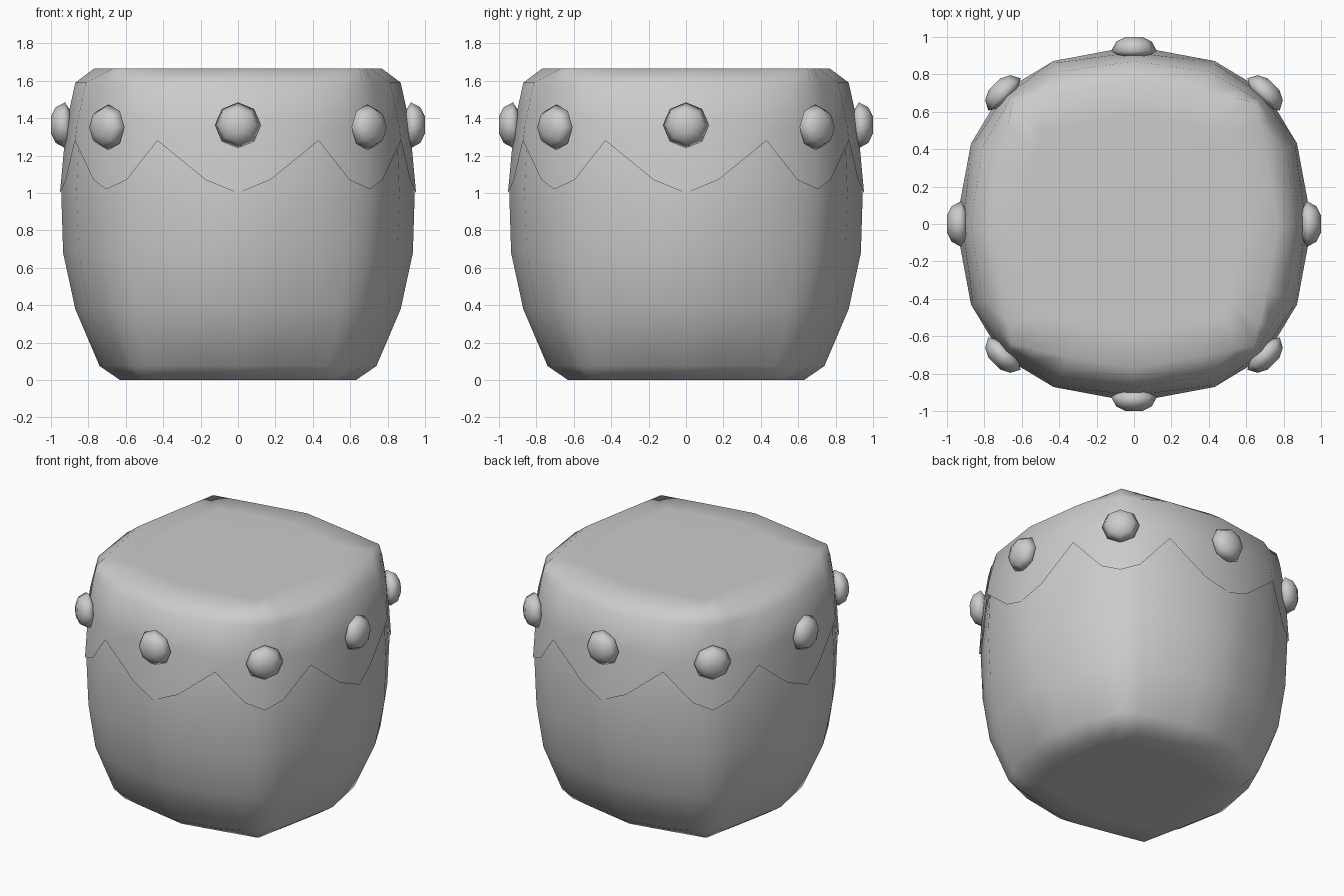
import bpy, math
from mathutils import Vector, Matrix

if "Cube" in bpy.data.objects:
    bpy.data.objects.remove(bpy.data.objects["Cube"])


def polar(r, deg):
    a = math.radians(deg)
    return Vector((r * math.cos(a), r * math.sin(a)))


def ring(ax, mid, dia, z):
    """32-point rounded-square ring; z = (axis, low slope, peak, high slope, diagonal)."""
    p, q, d = polar(ax, 0), polar(mid, 26.3), polar(dia, 45)
    pts = [p, p.lerp(q, 0.4), q, q.lerp(d, 0.6), d]
    zs = z if isinstance(z, tuple) else (z,) * 5
    octant = [(v.x, v.y, h) for v, h in zip(pts, zs)]
    quarter = octant + [(y, x, h) for x, y, h in octant[3:0:-1]]
    out = []
    for k in range(4):
        m = Matrix.Rotation(k * math.pi / 2, 3, 'Z')
        out += [m @ Vector(v) for v in quarter]
    return out


def loft(name, rings, cap_start=False, cap_end=False):
    n = len(rings[0])
    verts = [v for r in rings for v in r]
    faces = [(i * n + j, i * n + (j + 1) % n, (i + 1) * n + (j + 1) % n, (i + 1) * n + j)
             for i in range(len(rings) - 1) for j in range(n)]
    if cap_start:
        faces.append(tuple(reversed(range(n))))
    if cap_end:
        faces.append(tuple(range(len(verts) - n, len(verts))))
    me = bpy.data.meshes.new(name)
    me.from_pydata(verts, [], faces)
    for p in me.polygons:
        p.use_smooth = True
    ob = bpy.data.objects.new(name, me)
    bpy.context.collection.objects.link(ob)
    return ob


# Rounded wooden shell
loft("drum_shell", [
    ring(0.45, 0.47, 0.53, 0.0),
    ring(0.63, 0.64, 0.74, 0.0),
    ring(0.74, 0.755, 0.81, 0.075),
    ring(0.87, 0.89, 0.93, 0.38),
    ring(0.935, 0.95, 0.975, 0.68),
    ring(0.945, 0.963, 0.988, 1.0),
    ring(0.91, 0.95, 0.965, 1.29),
    ring(0.86, 0.90, 0.92, 1.5)], cap_start=True)

# Stretched skin with zigzag hem
loft("drum_skin", [
    ring(0.952, 0.972, 0.998, (1.0, 1.07, 1.28, 1.07, 1.02)),
    ring(0.918, 0.96, 0.975, 1.37),
    ring(0.87, 0.908, 0.94, 1.59),
    ring(0.77, 0.79, 0.92, 1.665),
    ring(0.58, 0.60, 0.70, 1.667)], cap_end=True)

# Eight faceted pegs around the skin
profile = [(0.895, 0.075), (0.925, 0.122), (0.975, 0.095), (1.0, 0.045)]
for k in range(8):
    diag = k % 2
    shift, z = (0.055, 1.352) if diag else (0.0, 1.363)
    rings = [[Vector((x + shift, r * math.cos(j * math.pi / 4), r * math.sin(j * math.pi / 4)))
              for j in range(8)] for x, r in profile]
    peg = loft("peg_%d" % (k + 1), rings, True, True)
    peg.location.z = z
    peg.rotation_euler.z = k * math.pi / 4
